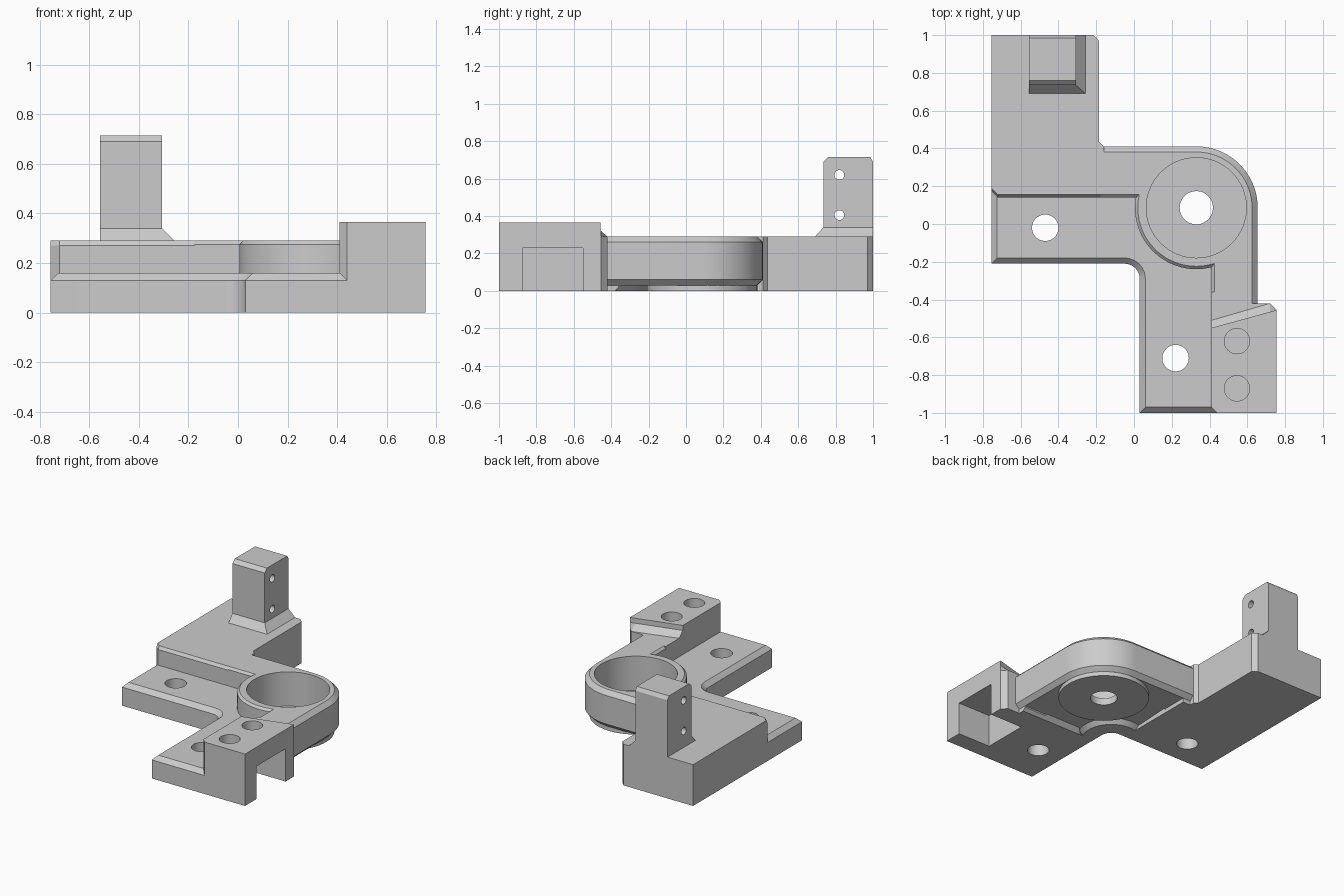
import bpy, bmesh
from math import radians, degrees, cos, sin, acos, asin

if "Cube" in bpy.data.objects:
    bpy.data.objects.remove(bpy.data.objects["Cube"], do_unlink=True)

grey = bpy.data.materials.new("plain grey")
grey.use_nodes = True
GREY = (0.6, 0.6, 0.6, 1)
grey.diffuse_color = GREY
grey.node_tree.nodes["Principled BSDF"].inputs["Base Color"].default_value = GREY

HUB = (0.33, 0.086)
HUB_R = 0.325
HUB_TOP = HUB[1] + HUB_R


def arc(centre, radius, start, end, steps=24):
    angles = [radians(start + (end - start) * i / steps) for i in range(steps + 1)]
    return [(centre[0] + radius * cos(a), centre[1] + radius * sin(a)) for a in angles]


def loft(name, levels):
    """Solid through matching outlines, given as (height, outline) pairs."""
    bm = bmesh.new()
    rings = [[bm.verts.new((x, y, z)) for x, y in pts] for z, pts in levels]
    count = len(rings[0])
    for low, high in zip(rings, rings[1:]):
        for i in range(count):
            j = (i + 1) % count
            bm.faces.new((low[i], low[j], high[j], high[i]))
    bm.faces.new(rings[0][::-1])
    bm.faces.new(rings[-1])
    bmesh.ops.recalc_face_normals(bm, faces=bm.faces)
    mesh = bpy.data.meshes.new(name)
    bm.to_mesh(mesh)
    bm.free()
    mesh.materials.append(grey)
    obj = bpy.data.objects.new(name, mesh)
    bpy.context.collection.objects.link(obj)
    return obj


def rect(x0, x1, y0, y1):
    return [(x0, y0), (x1, y0), (x1, y1), (x0, y1)]


def prism(name, pts, z0, z1):
    return loft(name, [(z0, pts), (z1, pts)])


def drill(name, centre, radius, z0, z1, steps=48):
    return prism(name, arc(centre, radius, 0, 360, steps)[:-1], z0, z1)


def combine(target, tool, operation):
    mod = target.modifiers.new(operation, 'BOOLEAN')
    mod.operation, mod.object, mod.solver = operation, tool, 'EXACT'
    bpy.context.view_layer.objects.active = target
    bpy.ops.object.modifier_apply(modifier=mod.name)
    bpy.data.objects.remove(tool, do_unlink=True)


# Low L-shaped plate with bevelled outer edges
def plate(d):
    return ([(-0.755 + d, -0.21 + d)] + arc((-0.05, -0.29), 0.08 + d, 90, 0, 10)
            + [(0.03 + d, -1 + d), (0.45, -1 + d), (0.45, -0.1), (0.33, 0.09),
               (0.0, 0.2), (-0.755 + d, 0.2)])


body = loft("mounting_bracket", [(0, plate(0)), (0.13, plate(0)), (0.16, plate(0.03))])


# Raised rear arm
def rear_arm(e):
    return [(-0.755, 0.175 + e), (-0.72, 0.14 + e), (-0.1, 0.14 + e), (-0.1, 0.38),
            (-0.16, 0.38), (-0.16, HUB_TOP), (-0.185, 0.435), (-0.185, 0.97),
            (-0.215, 1), (-0.755, 1)]


# Raised hub with the strip running toward the block
def hub(d, e):
    r = HUB_R - e
    start = -degrees(acos((0.41 + e - HUB[0]) / r))
    end = -180 - degrees(asin((0.14 + e - HUB[1]) / r))
    return ([(-0.175, HUB_TOP - d)] + arc(HUB, HUB_R - d, 90, 0)
            + [(0.655 - d, -0.47), (0.41 + e, -0.47)]
            + arc(HUB, r, start, end, 28) + [(-0.175, 0.14 + e)])


# Tall block with a slanted rear edge that flares at its base
front_edge = [(0.41, -0.97), (0.44, -1), (0.755, -1)]
foot = front_edge + [(0.755, -0.455), (0.72, -0.42), (0.625, -0.42), (0.625, -0.36), (0.41, -0.36)]
rim = front_edge + [(0.755, -0.455), (0.72, -0.42), (0.41, -0.51)]
crown = front_edge + [(0.755, -0.456), (0.72, -0.465), (0.41, -0.55)]

# Upright post with a flared base
flare = rect(-0.557, -0.257, 0.69, 1)
shaft = rect(-0.557, -0.307, 0.735, 1)

solids = [
    loft("rear_arm", [(0, rear_arm(0)), (0.27, rear_arm(0)), (0.29, rear_arm(0.015))]),
    loft("hub", [(0.03, hub(0.03, 0)), (0.06, hub(0, 0)), (0.26, hub(0, 0)),
                 (0.275, hub(0.015, 0)), (0.29, hub(0.03, 0.015))]),
    prism("block_foot", foot, 0, 0.29),
    loft("block_top", [(0.27, rim), (0.29, rim), (0.33, crown), (0.365, crown)]),
    loft("post", [(0.25, flare), (0.29, flare), (0.34, shaft), (0.69, shaft),
                  (0.715, rect(-0.557, -0.307, 0.76, 0.985))]),
]
for part in solids:
    combine(body, part, 'UNION')


# Shallow relief under the hub, with sloping sides around a round pad
def relief(d):
    return ([(-0.1 + d, 0.6)] + arc((-0.05, -0.29), 0.19 + d, 105, -25, 12)
            + [(0.14 + d, -0.38 + d), (0.8, -0.38 + d), (0.8, 0.6)])


combine(body, loft("relief", [(-0.05, relief(0)), (0, relief(0)), (0.03, relief(0.03))]),
        'DIFFERENCE')
combine(body, drill("hub_pad", HUB, 0.295, 0, 0.06, 64), 'UNION')

cutters = [
    drill("hub_pocket", HUB, 0.265, 0.05, 0.5, 64),
    drill("hub_bore", HUB, 0.088, -0.1, 0.5),
    drill("left_screw_hole", (-0.47, -0.02), 0.07, -0.1, 0.5),
    drill("front_screw_hole", (0.22, -0.71), 0.07, -0.1, 0.5),
    prism("side_slot", rect(0.5, 0.9, -0.875, -0.55), -0.1, 0.23),
]
for y in (-0.62, -0.87):
    cutters.append(drill("block_hole", (0.545, y), 0.067, 0.26, 0.5))
# Cross holes through the post
for z in (0.405, 0.62):
    pin = drill("post_hole", (0, 0), 0.026, -0.3, 0.3, 24)
    pin.rotation_euler.y = radians(90)
    pin.location = (-0.43, 0.82, z)
    cutters.append(pin)
bpy.context.view_layer.update()
for cutter in cutters:
    combine(body, cutter, 'DIFFERENCE')

bpy.ops.object.select_all(action='DESELECT')
body.select_set(True)
bpy.context.view_layer.objects.active = body
bpy.ops.object.shade_smooth_by_angle(angle=radians(25))
